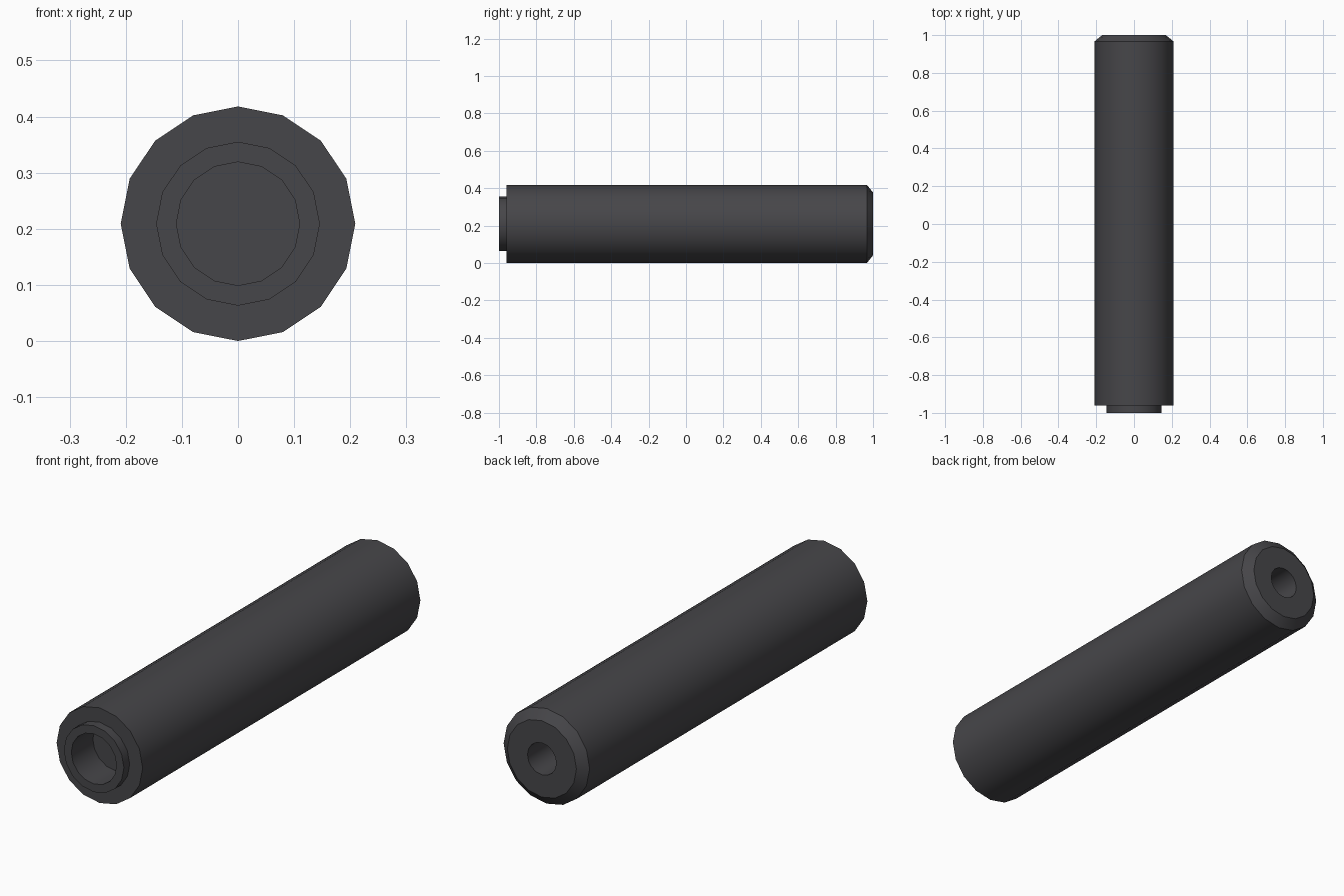
import bpy, bmesh, math

if "Cube" in bpy.data.objects:
    bpy.data.objects.remove(bpy.data.objects["Cube"])

SIDES = 16
R = 0.209  # body radius, also the height of the axis

# One dark flat colour
dark = bpy.data.materials.new("dark_grey")
dark.diffuse_color = (0.062, 0.061, 0.067, 1)
dark.use_nodes = True
dark.node_tree.nodes["Principled BSDF"].inputs["Base Color"].default_value = dark.diffuse_color


def lathe(name, profile):
    """Revolve (radius, y) points around the tube axis and cap both ends."""
    bm = bmesh.new()
    rings = []
    for r, y in profile:
        rings.append([bm.verts.new((r * math.sin(a), y, R + r * math.cos(a)))
                      for a in (2 * math.pi * i / SIDES for i in range(SIDES))])
    for a, b in zip(rings, rings[1:]):
        for i in range(SIDES):
            j = (i + 1) % SIDES
            bm.faces.new((a[i], a[j], b[j], b[i]))
    bm.faces.new(rings[0])
    bm.faces.new(rings[-1])
    bmesh.ops.recalc_face_normals(bm, faces=bm.faces)
    mesh = bpy.data.meshes.new(name)
    bm.to_mesh(mesh)
    bm.free()
    mesh.materials.append(dark)
    obj = bpy.data.objects.new(name, mesh)
    bpy.context.collection.objects.link(obj)
    bpy.ops.object.select_all(action='DESELECT')
    obj.select_set(True)
    bpy.context.view_layer.objects.active = obj
    bpy.ops.object.shade_smooth_by_angle(angle=math.radians(30))
    return obj


# Tube: front socket, collar, shoulder, long body, rear chamfer, rear bore
lathe("tube_body", [
    (0.110, -0.85), (0.110, -1.0),   # front socket
    (0.146, -1.0), (0.146, -0.96),   # collar
    (R, -0.96), (R, 0.967),          # shoulder and body
    (0.168, 1.0),                    # rear chamfer
    (0.070, 1.0), (0.070, 0.75),     # rear bore
])
